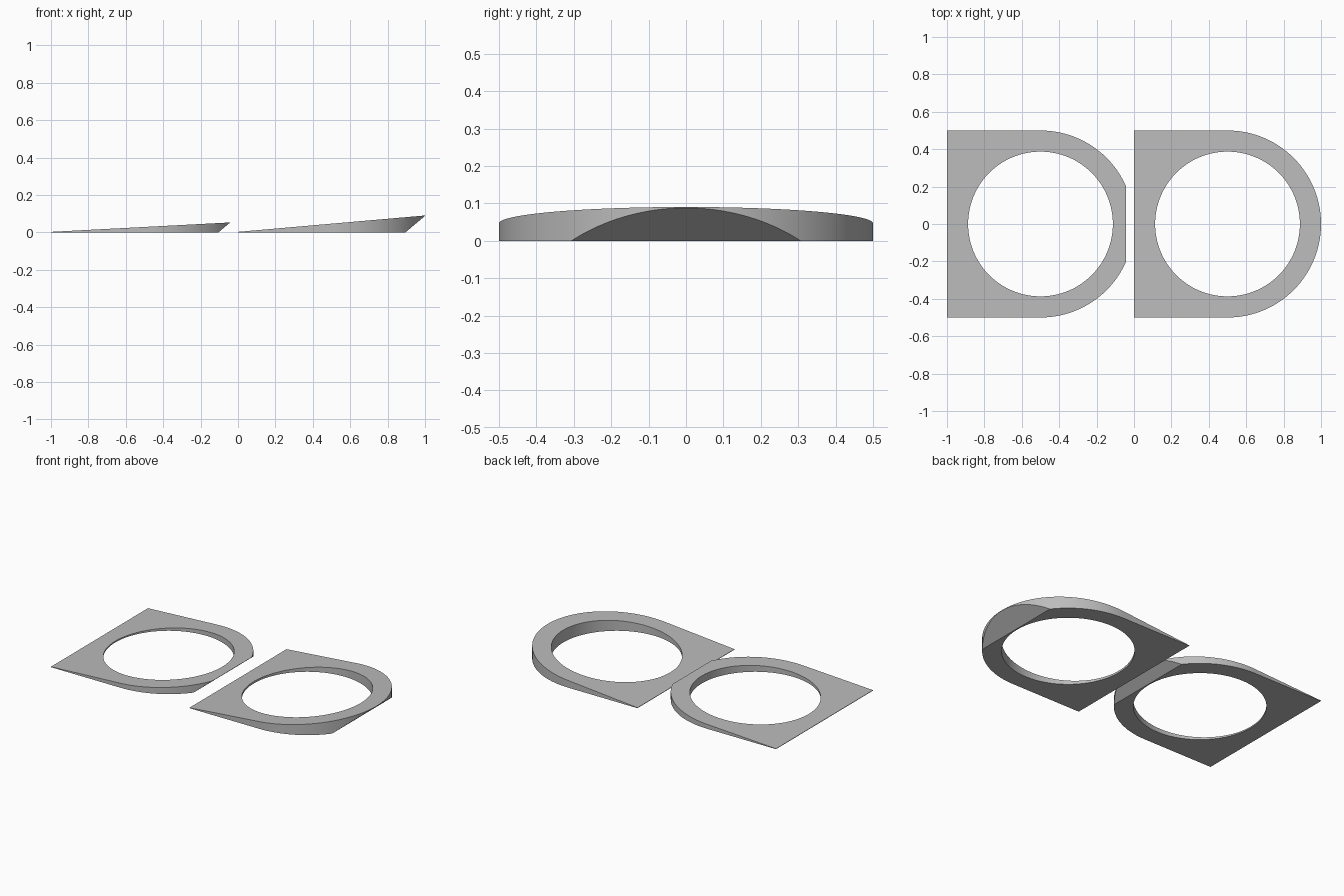
import bpy, bmesh
from math import sin, cos, tan, pi, radians
from mathutils import Vector

default = bpy.data.objects.get("Cube")
if default:
    bpy.data.objects.remove(default, do_unlink=True)

grey = bpy.data.materials.new("plain grey")
grey.use_nodes = True
COLOUR = (0.5, 0.5, 0.5, 1)
grey.diffuse_color = COLOUR
grey.node_tree.nodes["Principled BSDF"].inputs["Base Color"].default_value = COLOUR

RADIUS, HOLE = 0.5, 0.387    # outer arc and bore
EDGE = 0.003                 # thickness of the thin edge
ARC_STEPS = 64
UNDERCUT_START, UNDERCUT_ANGLE = 0.395, radians(40)


def slice_off(bm, point, normal):
    """Remove what lies beyond a plane and cap the cut."""
    geom = bm.verts[:] + bm.edges[:] + bm.faces[:]
    cut = bmesh.ops.bisect_plane(bm, geom=geom, dist=1e-6, plane_co=point,
                                 plane_no=normal, clear_outer=True)
    edges = [e for e in cut["geom_cut"] if isinstance(e, bmesh.types.BMEdge)]
    bmesh.ops.contextual_create(bm, geom=edges)


def to_object(bm, name):
    bmesh.ops.recalc_face_normals(bm, faces=bm.faces[:])
    mesh = bpy.data.meshes.new(name)
    bm.to_mesh(mesh)
    bm.free()
    mesh.materials.append(grey)
    obj = bpy.data.objects.new(name, mesh)
    bpy.context.collection.objects.link(obj)
    return obj


def wedge_ring(name, centre_x, slope):
    # D-shaped slab: square towards -x, round towards +x
    bm = bmesh.new()
    angles = [-pi / 2 + pi * i / ARC_STEPS for i in range(ARC_STEPS + 1)]
    outline = [(-RADIUS, -RADIUS)]
    outline += [(RADIUS * cos(a), RADIUS * sin(a)) for a in angles]
    outline += [(-RADIUS, RADIUS)]
    base = bm.faces.new([bm.verts.new((x, y, 0)) for x, y in outline])
    grown = bmesh.ops.extrude_face_region(bm, geom=[base], use_keep_orig=True)
    top = [v for v in grown["geom"] if isinstance(v, bmesh.types.BMVert)]
    bmesh.ops.translate(bm, verts=top, vec=(0, 0, 0.3))
    bmesh.ops.recalc_face_normals(bm, faces=bm.faces[:])

    # Sloping top and undercut at the round end
    slice_off(bm, Vector((-RADIUS, 0, EDGE)), Vector((-sin(slope), 0, cos(slope))))
    slice_off(bm, Vector((UNDERCUT_START, 0, 0)),
              Vector((sin(UNDERCUT_ANGLE), 0, -cos(UNDERCUT_ANGLE))))
    ring = to_object(bm, name)

    # Round bore
    bm = bmesh.new()
    bmesh.ops.create_cone(bm, cap_ends=True, segments=ARC_STEPS * 2,
                          radius1=HOLE, radius2=HOLE, depth=1)
    cutter = to_object(bm, name + "_bore_cutter")
    cutter.hide_render = True
    bore = ring.modifiers.new("bore", "BOOLEAN")
    bore.operation, bore.solver, bore.object = "DIFFERENCE", "EXACT", cutter
    bpy.ops.object.select_all(action="DESELECT")
    ring.select_set(True)
    bpy.context.view_layer.objects.active = ring
    bpy.ops.object.modifier_apply(modifier=bore.name)
    bpy.data.objects.remove(cutter, do_unlink=True)
    bpy.ops.object.shade_smooth_by_angle(angle=radians(20))
    ring.location.x = centre_x


wedge_ring("shallow_wedge_ring", -0.5, radians(3))
wedge_ring("steep_wedge_ring", 0.5, radians(5))
